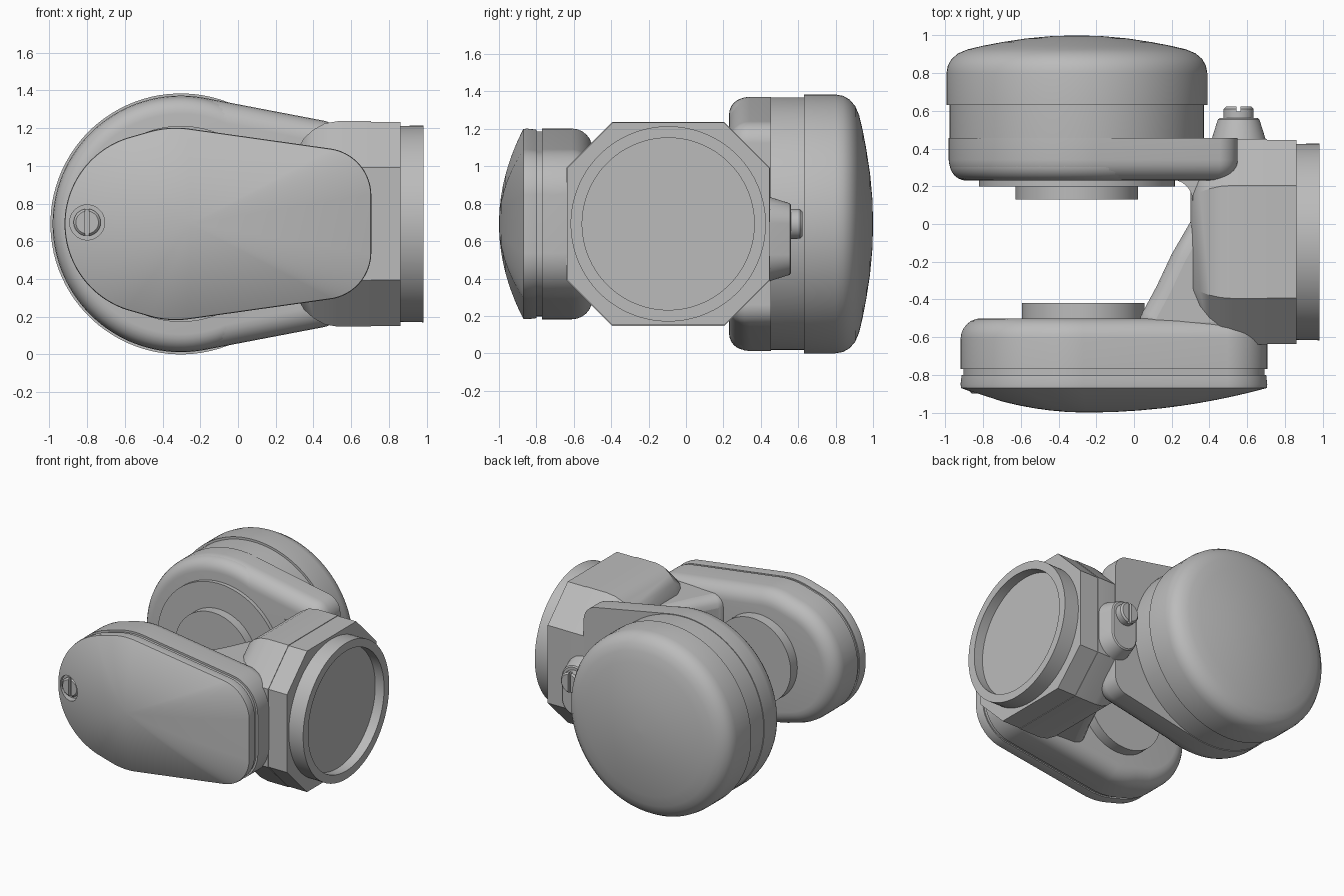
import bpy
import bmesh
from math import cos, sin, pi, tau
from mathutils import Vector

cube = bpy.data.objects.get("Cube")
if cube:
    bpy.data.objects.remove(cube, do_unlink=True)

grey = bpy.data.materials.new("plain grey")
grey.use_nodes = True
grey.diffuse_color = (0.5, 0.5, 0.5, 1)
grey.node_tree.nodes["Principled BSDF"].inputs["Base Color"].default_value = (0.5, 0.5, 0.5, 1)

ZC = 0.692      # height of the common axis
DRUM_X = -0.303
BODY_Y = -0.095


def loft(name, loops, angle=32):
    """Skin a stack of equal-length loops and cap both ends."""
    bm = bmesh.new()
    rings = [[bm.verts.new(p) for p in loop] for loop in loops]
    n = len(rings[0])
    for a, b in zip(rings, rings[1:]):
        for i in range(n):
            j = (i + 1) % n
            bm.faces.new((a[i], a[j], b[j], b[i]))
    bm.faces.new(rings[0])
    bm.faces.new(rings[-1][::-1])
    bmesh.ops.remove_doubles(bm, verts=bm.verts, dist=1e-5)
    bmesh.ops.recalc_face_normals(bm, faces=bm.faces)
    mesh = bpy.data.meshes.new(name)
    bm.to_mesh(mesh)
    bm.free()
    ob = bpy.data.objects.new(name, mesh)
    bpy.context.collection.objects.link(ob)
    mesh.materials.append(grey)
    shade(ob, angle)
    return ob


def activate(ob):
    bpy.ops.object.select_all(action='DESELECT')
    ob.select_set(True)
    bpy.context.view_layer.objects.active = ob


def shade(ob, angle=32):
    activate(ob)
    bpy.ops.object.shade_smooth_by_angle(angle=angle * pi / 180)


def apply(ob, kind, **settings):
    mod = ob.modifiers.new(kind.title(), kind)
    for key, value in settings.items():
        setattr(mod, key, value)
    activate(ob)
    bpy.ops.object.modifier_apply(modifier=mod.name)


def cut(ob, cutter):
    cutter.hide_render = True
    apply(ob, 'BOOLEAN', operation='DIFFERENCE', solver='EXACT', object=cutter)
    bpy.data.objects.remove(cutter, do_unlink=True)
    shade(ob)


def outline(circles, inset=0.0, n=128):
    """Outline wrapped tightly round a set of circles (x, z, radius)."""
    points = []
    for i in range(n):
        c, s = cos(tau * (i + 0.5) / n), sin(tau * (i + 0.5) / n)
        x, z, r = max(circles, key=lambda k: k[0] * c + k[1] * s + k[2])
        points.append((x + (r - inset) * c, z + (r - inset) * s))
    return points


def along_y(points, y):
    return [Vector((a, y, b)) for a, b in points]


def along_x(points, x):
    return [Vector((x, a, b)) for a, b in points]


def turned_y(name, x, z, profile, n=96):
    """Turned part on the y axis; profile holds (radius, y)."""
    return loft(name, [along_y(outline([(x, z, r)], n=n), y) for r, y in profile])


def shell(name, circles, levels):
    return loft(name, [along_y(outline(circles, i), y) for i, y in levels])


def rounded(y, radius, direction, steps=6):
    """Levels (inset, y) of a quarter-round edge starting at the face y."""
    return [(radius * (1 - sin(a)), y + direction * radius * (1 - cos(a)))
            for a in (pi / 2 * k / steps for k in range(steps + 1))]


def box(name, centre, size):
    bpy.ops.mesh.primitive_cube_add(size=1, location=centre)
    ob = bpy.context.object
    ob.name = name
    ob.scale = size
    bpy.ops.object.transform_apply(location=False, rotation=False, scale=True)
    ob.data.materials.append(grey)
    return ob


def slotted_screw(name, x, z, radius, y0, y1):
    side = 1 if y1 > y0 else -1
    screw = turned_y(name, x, z, [(radius, y0), (radius, y1 - side * 0.012),
                                  (radius - 0.012, y1)], 32)
    cut(screw, box("slot_cutter", (x, y1, z), (0.022, 0.05, radius * 3)))


def web(name, points, half):
    """Upright web with a plan outline, centred on the axis height."""
    return loft(name, [[Vector((x, y, ZC + s * half)) for x, y in points] for s in (-1, 1)])


# Rear drum: rounded housing and domed cap
turned_y("rear_drum", DRUM_X, ZC,
         [(0.675 - i, y) for i, y in rounded(0.23, 0.09, 1)] + [(0.675, 0.635)])
turned_y("rear_drum_cap", DRUM_X, ZC,
         [(0.692, 0.63), (0.692, 0.80), (0.685, 0.84), (0.665, 0.875), (0.63, 0.905),
          (0.58, 0.926), (0.5, 0.945), (0.4, 0.964), (0.27, 0.984), (0.14, 0.996), (0.02, 1.0)])
turned_y("rear_bearing_plate", DRUM_X, ZC, [(0.52, 0.2), (0.52, 0.25)])
turned_y("rear_hub", DRUM_X, ZC, [(0.325, 0.13), (0.325, 0.25)])

# Rear arm tapering from the drum into the fork body
rear_arm = [(DRUM_X, ZC, 0.68)] + [(0.43, ZC + s * 0.43, 0.12) for s in (-1, 1)]
shell("rear_arm", rear_arm, rounded(0.23, 0.11, 1) + [(0, 0.455)])

# Front arm, seam and domed cover
pod = [(-0.33, ZC, 0.51), (-0.44, ZC, 0.48)] + [(0.455, ZC + s * 0.15, 0.252) for s in (-1, 1)]
shell("front_arm", pod, rounded(-0.5, 0.11, -1) + [(0, -0.77)])
shell("front_seam", pod, [(0.015, -0.76), (0.015, -0.81)])
dome = [along_y(outline(pod, i), y) for i, y in ((0.006, -0.80), (0, -0.85), (0.003, -0.87))]
for k in range(1, 13):
    s = cos(pi / 2 * k / 12.3)
    dome.append([Vector((-0.25 + (p.x + 0.25) * s, -0.87 - 0.13 * (1 - s * s), ZC + (p.z - ZC) * s))
                 for p in dome[2]])
cover = loft("front_cover", dome)
cut(cover, turned_y("hole_cutter", -0.8, 0.7, [(0.093, -1.1), (0.093, -0.86)], 40))
slotted_screw("front_screw", -0.8, 0.7, 0.072, -0.85, -0.9)
turned_y("front_hub", -0.27, ZC, [(0.325, -0.52), (0.325, -0.42)])


# Fork body with eight sides, rounded towards the inside
def octagon(inset=0.0):
    h, c = 0.545 - inset, 0.3 - inset * 0.4
    return [(BODY_Y + a, ZC + b) for a, b in ((h, -c), (h, c), (c, h), (-c, h),
                                              (-h, c), (-h, -c), (-c, -h), (c, -h))]


loft("fork_body", [along_x(octagon(i), x) for x, i in
                   ((0.30, 0.22), (0.315, 0.15), (0.35, 0.09), (0.40, 0.045),
                    (0.46, 0.012), (0.53, 0), (0.705, 0))])
loft("mount_plate", [along_x(octagon(0.004), x) for x in (0.70, 0.862)])

# Mounting ring with a shallow recess
ring = [(0.52, 0.85), (0.522, 0.985), (0.46, 0.985), (0.46, 0.91)]
loft("mount_ring", [along_x(outline([(BODY_Y, ZC, r)], n=96), x) for r, x in ring])

# Curved webs joining the arms to the body
gusset = web("front_gusset", [(0.0, -0.53), (0.05, -0.46), (0.12, -0.33), (0.2, -0.16),
                              (0.31, 0.03), (0.5, 0.03), (0.6, -0.6), (0.1, -0.6)], 0.38)
apply(gusset, 'BEVEL', width=0.09, segments=4, limit_method='ANGLE', angle_limit=pi / 3)
shade(gusset, 40)
fillet = [(0.31 - 0.11 * (1 - sin(a)), 0.235 - 0.11 * (1 - cos(a)))
          for a in (pi / 2 * k / 6 for k in range(7))]
web("rear_fillet", fillet + [(0.45, 0.125), (0.45, 0.3), (0.2, 0.3)], 0.38)

# Tapered boss and screw on the rear of the body
boss = [(0.555, 0.53, 0.145), (0.555, 0.692, 0.145)]
shell("rear_boss", boss, [(0, 0.44), (0.005, 0.46), (0.035, 0.555), (0.045, 0.562)])
slotted_screw("rear_screw", 0.555, 0.692, 0.08, 0.54, 0.622)
